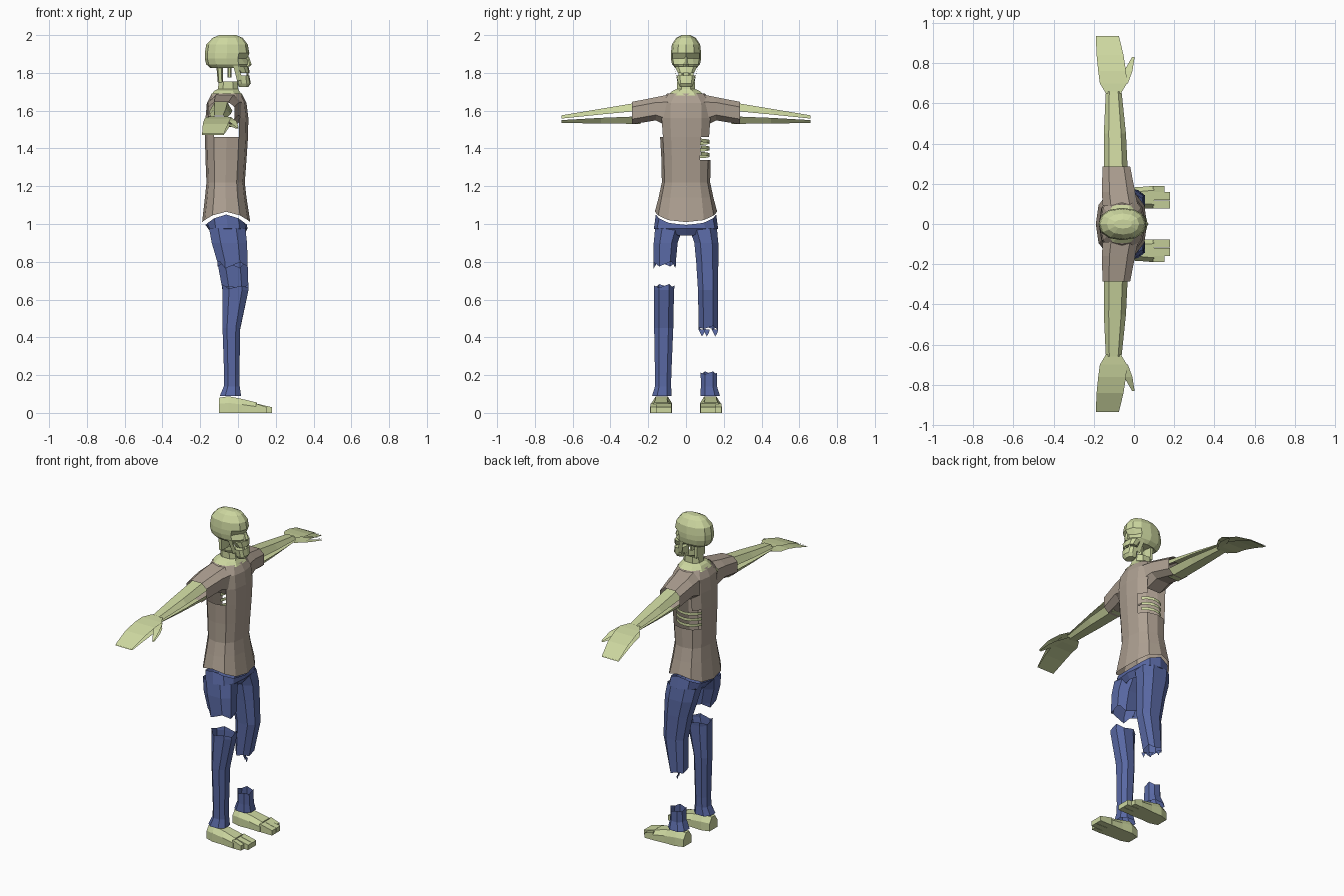
import bpy, bmesh, math
from mathutils import Vector

if "Cube" in bpy.data.objects:
    bpy.data.objects.remove(bpy.data.objects["Cube"], do_unlink=True)


def material(name, rgb):
    m = bpy.data.materials.new(name)
    m.use_nodes = True
    m.diffuse_color = (*rgb, 1)
    bsdf = m.node_tree.nodes["Principled BSDF"]
    bsdf.inputs["Base Color"].default_value = (*rgb, 1)
    bsdf.inputs["Roughness"].default_value = 0.9
    return m


SKIN = material("pale green skin", (0.61, 0.68, 0.35))
SHIRT = material("drab brown cloth", (0.42, 0.35, 0.285))
DENIM = material("blue denim", (0.10, 0.14, 0.37))


def ring(axis, pos, a0, a1, b0, b1, n=8, p=0.8, turn=0.0, dip=None):
    """Rounded section across an axis; a and b are its bounds."""
    pts = []
    for i in range(n):
        t = math.tau * (i + turn) / n
        c, s = math.cos(t), math.sin(t)
        a = (a0 + a1) / 2 + (a1 - a0) / 2 * math.copysign(abs(c) ** p, c)
        b = (b0 + b1) / 2 + (b1 - b0) / 2 * math.copysign(abs(s) ** p, s)
        q = pos + (dip(i, c) if dip else 0)
        pts.append({"x": (q, a, b), "y": (a, q, b), "z": (a, b, q)}[axis])
    return pts


def loft(name, rings, mat, closed=True, caps=(False, False), drop=None):
    """Skin a row of sections, leaving out faces that match drop(centre, normal)."""
    bm = bmesh.new()
    rows = [[bm.verts.new(q) for q in r] for r in rings]
    n = len(rows[0])
    for lo, hi in zip(rows, rows[1:]):
        for i in range(n if closed else n - 1):
            j = (i + 1) % n
            bm.faces.new((lo[i], lo[j], hi[j], hi[i]))
    if caps[0]:
        bm.faces.new(rows[0])
    if caps[1]:
        bm.faces.new(rows[-1])
    bmesh.ops.recalc_face_normals(bm, faces=bm.faces)
    if drop:
        gone = [f for f in bm.faces if drop(f.calc_center_median(), f.normal)]
        bmesh.ops.delete(bm, geom=gone, context="FACES")
    mesh = bpy.data.meshes.new(name)
    bm.to_mesh(mesh)
    bm.free()
    mesh.materials.append(mat)
    ob = bpy.data.objects.new(name, mesh)
    bpy.context.collection.objects.link(ob)
    return ob


# Shirt body: wavy hem, arm holes and a torn left side
def hem(i, c):
    return -0.055 * abs(c) ** 1.5


def torn(c, n):
    rip = c.y > 0.08 and 1.34 < c.z < 1.46
    arm_hole = abs(c.y) > 0.12 and 1.5 < c.z < 1.66 and -0.13 < c.x < 0.02
    return rip or arm_hole


body = [(1.14, -0.175, 0.045, 0.145), (1.22, -0.167, 0.036, 0.128),
        (1.34, -0.172, 0.045, 0.13), (1.46, -0.175, 0.053, 0.137),
        (1.56, -0.172, 0.055, 0.145), (1.64, -0.165, 0.045, 0.14),
        (1.69, -0.14, 0.02, 0.10)]
rows = [ring("z", 1.065, -0.19, 0.065, -0.165, 0.165, 12, dip=hem)]
rows += [ring("z", z, a, b, -w, w, 12) for z, a, b, w in body]
loft("shirt_body", rows, SHIRT, drop=torn)

# Ribs showing through the tear
for k, z in enumerate((1.365, 1.40, 1.435)):
    arcs = []
    for dz in (-0.009, 0.009):
        arc = []
        for d in range(40, 161, 20):
            t = math.radians(d)
            arc.append((-0.06 + 0.095 * math.cos(t), 0.125 * math.sin(t),
                        z + dz + 0.01 * math.cos(t)))
        arcs.append(arc)
    loft(f"rib_{k + 1}", arcs, SKIN, closed=False)

# Sleeves, arms and hands
sleeve = [(0.09, -0.16, 0.025, 1.51, 1.69), (0.16, -0.165, 0.01, 1.545, 1.675),
          (0.285, -0.16, -0.015, 1.525, 1.65)]
arm = [(0.24, -0.15, -0.03, 1.53, 1.57, 1.60, 1.645),
       (0.45, -0.15, -0.04, 1.532, 1.562, 1.58, 1.61),
       (0.66, -0.14, -0.062, 1.535, 1.55, 1.558, 1.575)]
hand = [(0.65, -0.14, -0.065, 1.538, 1.57), (0.70, -0.17, -0.035, 1.53, 1.565),
        (0.76, -0.178, -0.04, 1.525, 1.555), (0.84, -0.186, -0.052, 1.505, 1.53),
        (0.935, -0.19, -0.075, 1.472, 1.478)]
thumb = [(0.70, -0.06, -0.03, 1.53, 1.56), (0.76, -0.05, -0.008, 1.52, 1.545),
         (0.83, -0.01, 0.003, 1.505, 1.512)]
for side, s in (("right", -1), ("left", 1)):
    loft(f"{side}_sleeve", [ring("y", s * y, a, b, c, d, 8, 0.7, 0.5)
                            for y, a, b, c, d in sleeve], SHIRT)
    for part, lo, hi in (("under", 1, 0), ("upper", 2, 3)):
        rows = []
        for y, a, b, *z in arm:
            m = (b - a) * 0.22
            rows.append([(a, s * y, z[lo]), (a + m, s * y, z[hi]),
                         (b - m, s * y, z[hi]), (b, s * y, z[lo])])
        loft(f"{side}_arm_{part}_half", rows, SKIN, closed=False)
    for part, table in (("hand", hand), ("thumb", thumb)):
        loft(f"{side}_{part}",
             [[(a, s * y, c), (b, s * y, c), (b, s * y, d), (a, s * y, d)]
              for y, a, b, c, d in table], SKIN,
             drop=lambda c, n: abs(n.x) > 0.7)

# Trousers: hip band, then legs torn away at different heights
loft("trouser_hips",
     [ring("z", 1.05, -0.172, 0.048, -0.16, 0.16, 12, dip=hem),
      ring("z", 0.975, -0.158, 0.05, -0.17, 0.17, 12, 0.7),
      ring("z", 0.94, -0.13, 0.03, -0.06, 0.06, 12, 0.7)], DENIM)
leg = [(0.98, -0.16, 0.045, 0.012, 0.168), (0.90, -0.145, 0.054, 0.04, 0.175),
       (0.80, -0.115, 0.056, 0.05, 0.175), (0.65, -0.086, 0.06, 0.06, 0.172),
       (0.45, -0.085, 0.015, 0.064, 0.172), (0.20, -0.076, 0.01, 0.075, 0.167),
       (0.14, -0.078, 0.012, 0.076, 0.167), (0.09, -0.10, 0.02, 0.072, 0.183)]


def leg_piece(name, s, top, bottom, rag_top=0.0, rag_bottom=0.0):
    def size(z):
        for u, v in zip(leg, leg[1:]):
            if v[0] <= z <= u[0]:
                return Vector(u[1:]).lerp(Vector(v[1:]), (u[0] - z) / (u[0] - v[0]))
    heights = [top] + [r[0] for r in leg if bottom < r[0] < top] + [bottom]
    rows = []
    for z in heights:
        rag = rag_top if z == top else rag_bottom if z == bottom else 0
        a, b, c, d = size(z)
        c, d = sorted((s * c, s * d))
        rows.append(ring("z", z, a, b, c, d, 8, 0.8, 0.5,
                         dip=lambda i, q: rag * (1, -1, 0.3, -0.6)[i % 4]))
    loft(name, rows, DENIM)


leg_piece("right_thigh", -1, 0.98, 0.79, rag_bottom=0.025)
leg_piece("right_shin", -1, 0.67, 0.09, rag_top=0.012)
leg_piece("left_thigh", 1, 0.98, 0.45, rag_bottom=0.01)
leg_piece("left_cuff", 1, 0.21, 0.09, rag_top=0.01)

# Loose scraps of cloth under the torn left knee
for k, (x, y) in enumerate(((0.0, 0.085), (-0.03, 0.11), (-0.05, 0.155))):
    loft(f"cloth_scrap_{k + 1}",
         [[(x, y - 0.02, 0.445), (x - 0.02, y + 0.015, 0.44)],
          [(x, y, 0.405), (x, y + 0.012, 0.425)]], DENIM, closed=False)

# Feet with a stepped toe line
foot = [(-0.10, 0.09, 0.165, 0.08), (-0.05, 0.075, 0.182, 0.088),
        (0.02, 0.078, 0.183, 0.074), (0.10, 0.076, 0.19, 0.055)]
for side, s in (("right", -1), ("left", 1)):
    rows = [[(x, s * y, z) for y, z in
             ((a, 0), (b, 0), (b, h * 0.6), (b - 0.022, h), (a + 0.022, h), (a, h * 0.6))]
            for x, a, b, h in foot]
    loft(f"{side}_foot", rows, SKIN, caps=(True, True))
    for name, a, b, tip in (("big_toe", 0.078, 0.118, 0.18), ("middle_toes", 0.12, 0.158, 0.18),
                            ("little_toe", 0.16, 0.189, 0.152)):
        loft(f"{side}_{name}", [[(x, s * a, 0), (x, s * b, 0), (x, s * b, h), (x, s * a, h)]
                                for x, h in ((0.095, 0.05), (tip, 0.03))],
             SKIN, caps=(True, True))

# Neck: skin collar, upright front cord and nape strip
loft("neck_base", [ring("z", z, a, b, -w, w, 8, 0.8, 0.5) for z, a, b, w in
                   ((1.68, -0.15, 0.03, 0.105), (1.705, -0.13, 0.01, 0.075),
                    (1.715, -0.11, 0.005, 0.05), (1.755, -0.105, 0.0, 0.05))], SKIN)
loft("neck_nape", [ring("z", z, a, b, -0.045, 0.045, 6) for z, a, b in
                   ((1.75, -0.107, -0.08), (1.84, -0.115, -0.08))], SKIN)
loft("neck_cord", [ring("z", z, -0.055, -0.035, -0.02, 0.02, 6)
                   for z in (1.775, 1.85)], SKIN)

# Skull with sunken eye sockets
skull = [(1.825, -0.145, 0.045, 0.055), (1.845, -0.168, 0.055, 0.074),
         (1.875, -0.176, 0.052, 0.08), (1.905, -0.176, 0.06, 0.08),
         (1.95, -0.168, 0.052, 0.075), (1.985, -0.135, 0.025, 0.052),
         (2.0, -0.10, -0.01, 0.022)]
rows = [ring("z", z, a, b, -w, w, 12, 0.9) for z, a, b, w in skull]
for i in (1, 11):
    x, y, z = rows[2][i]
    rows[2][i] = (x - 0.022, y * 0.85, z)
loft("skull", rows, SKIN, caps=(True, True))
loft("nose", [ring("z", z, 0.02, b, -w, w, 6) for z, b, w in
              ((1.835, 0.064, 0.016), (1.845, 0.072, 0.014), (1.885, 0.058, 0.007))],
     SKIN, caps=(True, True))

# Upper and lower jaw with an open mouth between them
loft("upper_jaw", [ring("z", z, a, b, -w, w, 10) for z, a, b, w in
                   ((1.80, 0.0, 0.062, 0.045), (1.835, -0.03, 0.056, 0.062))],
     SKIN, caps=(True, True))
loft("lower_jaw", [ring("z", z, a, b, -w, w, 10) for z, a, b, w in
                   ((1.725, 0.005, 0.055, 0.032), (1.745, -0.005, 0.068, 0.044),
                    (1.785, -0.002, 0.06, 0.05))], SKIN, caps=(True, True))
for side, s in (("right", -1), ("left", 1)):
    loft(f"{side}_jaw_hinge", [[(-0.025, s * 0.064, 1.84), (0.0, s * 0.064, 1.84)],
                               [(-0.004, s * 0.046, 1.755), (0.025, s * 0.046, 1.765)]],
         SKIN, closed=False)
    # Teeth bridging the mouth
    loft(f"{side}_tooth", [ring("z", z, 0.045, 0.056, s * 0.018 - 0.007, s * 0.018 + 0.007, 4)
                           for z in (1.78, 1.803)], SKIN)
